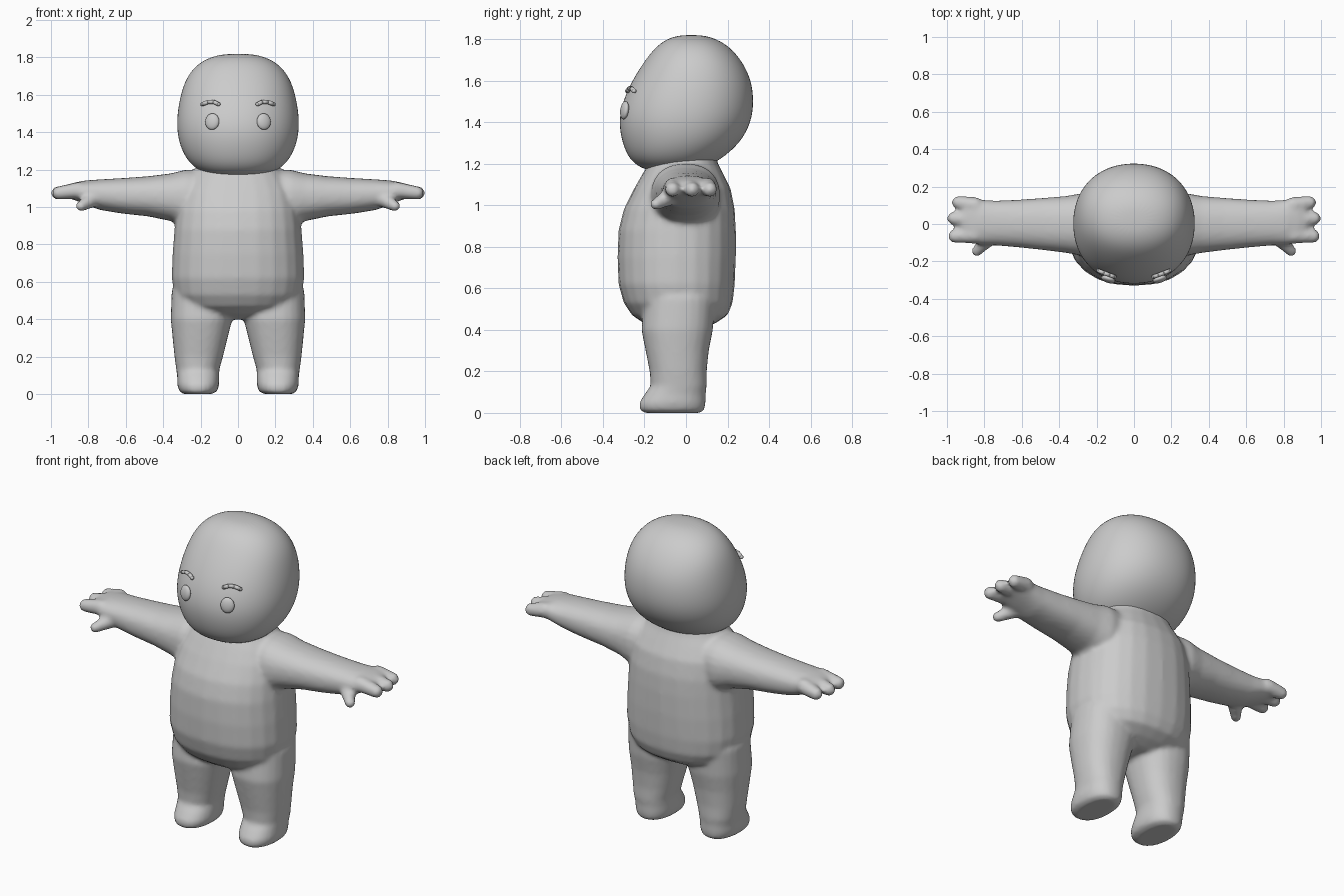
import bpy, bmesh, math
from mathutils import Matrix, Vector

if "Cube" in bpy.data.objects:
    bpy.data.objects.remove(bpy.data.objects["Cube"])

clay = bpy.data.materials.new("clay grey")
clay.use_nodes = True
clay.diffuse_color = (0.6, 0.6, 0.6, 1)
clay.node_tree.nodes["Principled BSDF"].inputs["Base Color"].default_value = (0.6, 0.6, 0.6, 1)

SIDES = 24


def loft(bm, rings, place, power=2.3):
    """Skin rounded rings given as (position, a_min, a_max, b_min, b_max)."""
    def bend(v):
        return math.copysign(abs(v) ** (2 / power), v)
    loops = []
    for pos, a0, a1, b0, b1 in rings:
        loop = []
        for i in range(SIDES):
            angle = math.tau * i / SIDES
            a = (a0 + a1) / 2 + (a1 - a0) / 2 * bend(math.cos(angle))
            b = (b0 + b1) / 2 + (b1 - b0) / 2 * bend(math.sin(angle))
            loop.append(bm.verts.new(place(pos, a, b)))
        loops.append(loop)
    for low, high in zip(loops, loops[1:]):
        for i in range(SIDES):
            j = (i + 1) % SIDES
            bm.faces.new((low[i], low[j], high[j], high[i]))
    bm.faces.new(loops[0])
    bm.faces.new(loops[-1])


def capsule(bm, start, end, r_start, r_end):
    """Tapered rod with ball ends."""
    start, end = Vector(start), Vector(end)
    along = end - start
    turn = along.to_track_quat("Z", "Y").to_matrix().to_4x4()
    bmesh.ops.create_cone(bm, cap_ends=True, segments=16, radius1=r_start, radius2=r_end,
                          depth=along.length, matrix=Matrix.Translation((start + end) / 2) @ turn)
    for point, radius in ((start, r_start), (end, r_end)):
        bmesh.ops.create_uvsphere(bm, u_segments=16, v_segments=10, radius=radius,
                                  matrix=Matrix.Translation(point))


def finish(bm, name):
    bmesh.ops.recalc_face_normals(bm, faces=bm.faces)
    for face in bm.faces:
        face.smooth = True
    mesh = bpy.data.meshes.new(name)
    bm.to_mesh(mesh)
    bm.free()
    mesh.materials.append(clay)
    obj = bpy.data.objects.new(name, mesh)
    bpy.context.collection.objects.link(obj)
    return obj


def upright(pos, a, b):
    return (a, b, pos)


# Torso with neck and round belly
body = bmesh.new()
torso = [(0.40, 0.14, -0.12, 0.07), (0.43, 0.24, -0.2, 0.14), (0.47, 0.3, -0.26, 0.2),
         (0.53, 0.34, -0.3, 0.225), (0.62, 0.355, -0.325, 0.235), (0.75, 0.35, -0.33, 0.24),
         (0.88, 0.34, -0.325, 0.24), (0.98, 0.33, -0.3, 0.235), (1.08, 0.31, -0.25, 0.215),
         (1.15, 0.27, -0.21, 0.18), (1.2, 0.23, -0.18, 0.155), (1.25, 0.2, -0.16, 0.14)]
loft(body, [(z, -w, w, front, back) for z, w, front, back in torso], upright)

for side in (-1, 1):
    # Leg and foot
    def leg_place(pos, a, b):
        return (side * a, b, pos)
    loft(body, [(0, 0.14, 0.29, -0.2, 0.07), (0.015, 0.11, 0.315, -0.225, 0.09),
                (0.05, 0.1, 0.325, -0.225, 0.095), (0.09, 0.1, 0.325, -0.2, 0.095),
                (0.13, 0.1, 0.33, -0.17, 0.1), (0.2, 0.08, 0.34, -0.175, 0.1),
                (0.3, 0.055, 0.35, -0.195, 0.11), (0.4, 0.03, 0.36, -0.215, 0.13),
                (0.55, 0.04, 0.355, -0.2, 0.14), (0.65, 0.1, 0.32, -0.15, 0.1)], leg_place)

    # Arm and palm
    def arm_place(pos, a, b):
        return (side * pos, a, b)
    loft(body, [(0.15, -0.15, 0.15, 0.9, 1.2), (0.28, -0.17, 0.165, 0.89, 1.2),
                (0.36, -0.155, 0.15, 0.925, 1.18), (0.48, -0.14, 0.14, 0.95, 1.165),
                (0.62, -0.125, 0.13, 0.965, 1.155), (0.74, -0.115, 0.125, 0.985, 1.148),
                (0.82, -0.11, 0.13, 1.015, 1.142), (0.88, -0.105, 0.14, 1.04, 1.13),
                (0.92, -0.08, 0.12, 1.055, 1.115)], arm_place)

    # Three fingers and a thumb
    for root, tip, reach in ((0.1, 0.115, 0.94), (0.02, 0.03, 0.965), (-0.06, -0.065, 0.96)):
        capsule(body, (side * 0.85, root, 1.09), (side * reach, tip, 1.075), 0.045, 0.036)
    capsule(body, (side * 0.77, -0.07, 1.045), (side * 0.84, -0.145, 1.005), 0.045, 0.029)

body = finish(body, "body")
blend = body.modifiers.new("blend", "REMESH")
blend.mode = "VOXEL"
blend.voxel_size = 0.012
blend.use_smooth_shade = True
soften = body.modifiers.new("soften", "SMOOTH")
soften.factor = 0.5
soften.iterations = 8

# Head, leaning forward at the chin
head = bmesh.new()
skull = [(1.165, 0.11, -0.17, 0.04), (1.18, 0.18, -0.22, 0.09), (1.22, 0.25, -0.275, 0.17),
         (1.3, 0.305, -0.31, 0.265), (1.4, 0.33, -0.328, 0.318), (1.5, 0.328, -0.308, 0.33),
         (1.6, 0.31, -0.262, 0.318), (1.69, 0.28, -0.205, 0.275), (1.76, 0.225, -0.15, 0.215),
         (1.8, 0.155, -0.095, 0.15), (1.82, 0.07, -0.03, 0.08)]
loft(head, [(z, -w, w, front, back) for z, w, front, back in skull], upright, 2.15)
head = finish(head, "head")
round_off = head.modifiers.new("round off", "SUBSURF")
round_off.levels = round_off.render_levels = 2

for side, label in ((1, "left"), (-1, "right")):
    # Button eye set into the face
    eye = bmesh.new()
    bmesh.ops.create_uvsphere(eye, u_segments=24, v_segments=16, radius=1,
                              matrix=Matrix.Diagonal((0.039, 0.018, 0.044, 1)))
    eye = finish(eye, label + "_eye")
    eye.location = (side * 0.138, -0.296, 1.457)
    eye.rotation_euler = (math.radians(-8), 0, side * math.radians(18))

    # Soft arched brow
    brow = bmesh.new()
    points = [(0.105, -0.282, 1.55), (0.13, -0.273, 1.562), (0.16, -0.262, 1.562), (0.19, -0.25, 1.55)]
    for p, q in zip(points, points[1:]):
        capsule(brow, (side * p[0], p[1], p[2]), (side * q[0], q[1], q[2]), 0.011, 0.011)
    finish(brow, label + "_brow")
